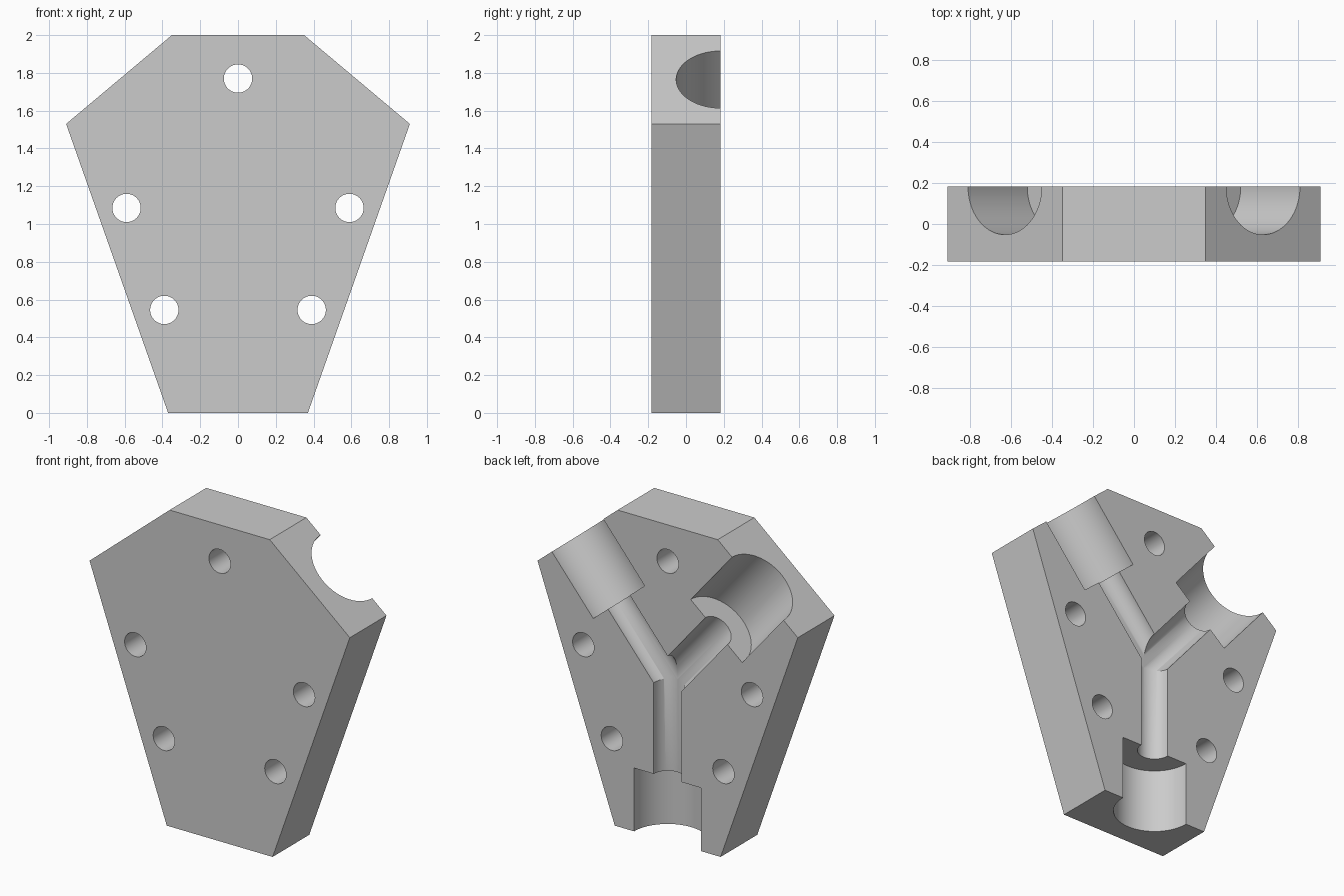
import bpy
import bmesh
from math import pi
from mathutils import Vector, Matrix

cube = bpy.data.objects.get("Cube")
if cube:
    bpy.data.objects.remove(cube, do_unlink=True)

BACK = 0.183          # half thickness of the plate
SEGMENTS = 64
HUB = Vector((0, BACK, 1.014))

grey = bpy.data.materials.new("plain grey")
grey.use_nodes = True
colour = (0.6, 0.6, 0.6, 1)
grey.diffuse_color = colour
grey.node_tree.nodes["Principled BSDF"].inputs["Base Color"].default_value = colour


def make_object(name, bm):
    bmesh.ops.recalc_face_normals(bm, faces=bm.faces)
    mesh = bpy.data.meshes.new(name)
    bm.to_mesh(mesh)
    bm.free()
    mesh.materials.append(grey)
    obj = bpy.data.objects.new(name, mesh)
    bpy.context.collection.objects.link(obj)
    return obj


def rod(name, start, end, radius):
    """Closed cylinder between two points, turned half a segment."""
    start, end = Vector(start), Vector(end)
    axis = end - start
    turn = axis.to_track_quat("Z", "Y").to_matrix().to_4x4()
    turn = turn @ Matrix.Rotation(pi / SEGMENTS, 4, "Z")
    bm = bmesh.new()
    bmesh.ops.create_cone(
        bm, cap_ends=True, segments=SEGMENTS, radius1=radius, radius2=radius,
        depth=axis.length, matrix=Matrix.Translation((start + end) / 2) @ turn)
    return make_object(name, bm)


# Left half of the six-sided plate
outline = [(0, 0), (0.37, 0), (0.91, 1.53), (0.35, 2), (0, 2)]
bm = bmesh.new()
face = bm.faces.new([bm.verts.new((x, -BACK, z)) for x, z in outline])
grown = bmesh.ops.extrude_face_region(bm, geom=[face])
moved = [v for v in grown["geom"] if isinstance(v, bmesh.types.BMVert)]
bmesh.ops.translate(bm, verts=moved, vec=(0, 2 * BACK, 0))
plate = make_object("plate", bm)

# Half-round channels from the hub, each with a wide socket at its mouth
cutters = []
for mouth, depth, overlap, radius in [
        (Vector((0.63, BACK, 1.765)), 0.45, 0.08, 0.1),
        (Vector((0, BACK, 0)), 0.40, 0.01, 0.098)]:
    out = (mouth - HUB).normalized()
    cutters.append(rod("channel_cutter", HUB - out * overlap, mouth + out * 0.1, radius))
    cutters.append(rod("socket_cutter", mouth - out * depth, mouth + out * 0.3, 0.235))

# Bolt holes through the plate
for x, z in [(0, 1.77), (0.59, 1.085), (0.39, 0.545)]:
    cutters.append(rod("bolt_hole_cutter", (x, -0.4, z), (x, 0.4, z), 0.075))

bpy.ops.object.select_all(action="DESELECT")
plate.select_set(True)
bpy.context.view_layer.objects.active = plate
for cutter in cutters:
    cut = plate.modifiers.new("cut", "BOOLEAN")
    cut.operation = "DIFFERENCE"
    cut.solver = "EXACT"
    cut.object = cutter
    bpy.ops.object.modifier_apply(modifier=cut.name)
    bpy.data.objects.remove(cutter, do_unlink=True)

# Open the middle and mirror to the other half
bm = bmesh.new()
bm.from_mesh(plate.data)
middle = [f for f in bm.faces if all(abs(v.co.x) < 0.0001 for v in f.verts)]
bmesh.ops.delete(bm, geom=middle, context="FACES")
bm.to_mesh(plate.data)
bm.free()
mirror = plate.modifiers.new("mirror", "MIRROR")
bpy.ops.object.modifier_apply(modifier=mirror.name)

bpy.ops.object.shade_smooth_by_angle(angle=0.5)
